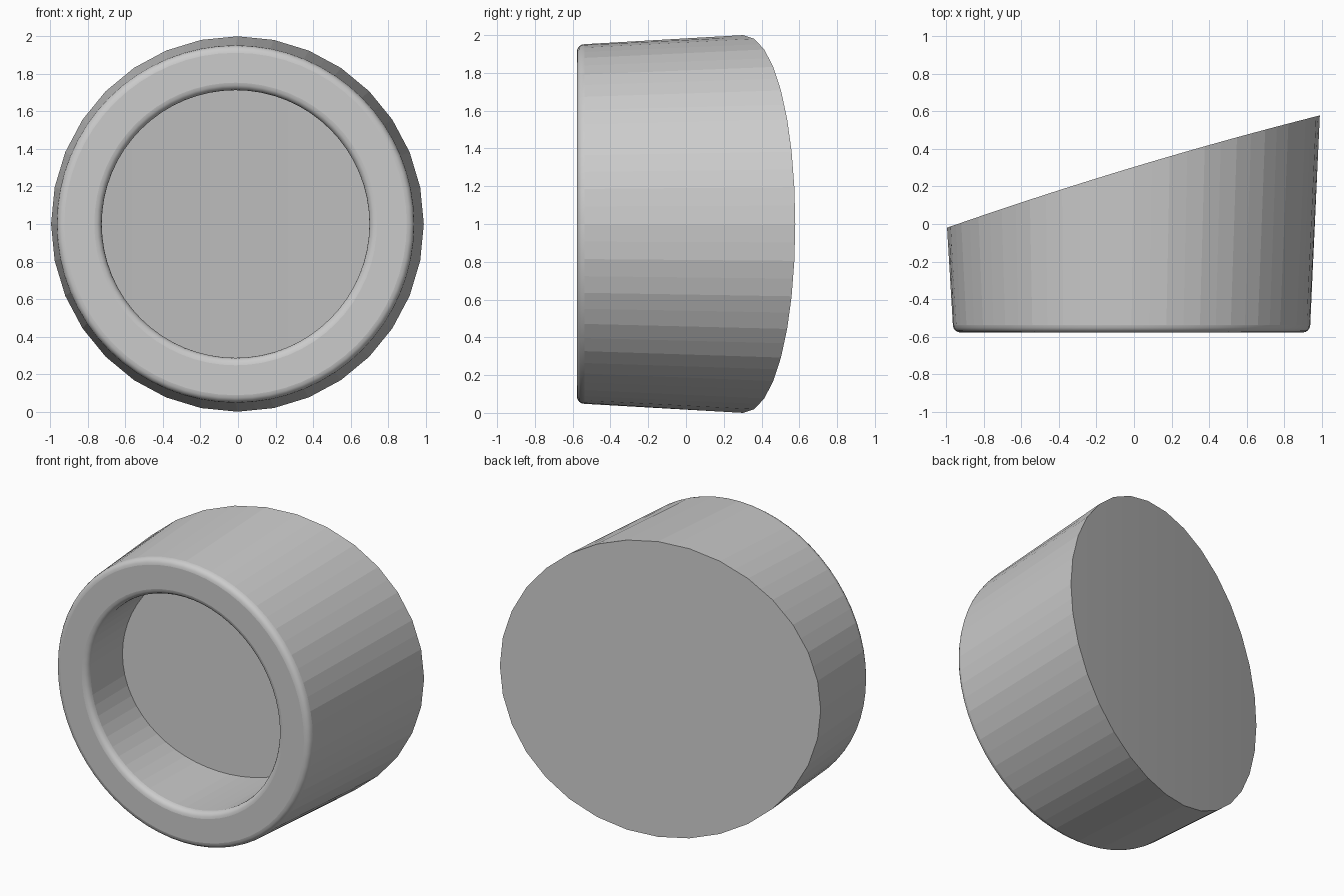
import bpy, bmesh
from math import sin, cos, pi

if "Cube" in bpy.data.objects:
    bpy.data.objects.remove(bpy.data.objects["Cube"])

N = 64
CX = -0.013          # front circles sit slightly off centre
FRONT = -0.578
FILLET = 0.04

def back_y(x):
    """Slanted, gently bowed back surface."""
    return 0.304 + 0.301 * x - 0.024 * x * x

bm = bmesh.new()

def ring(cx, r, y, rx=None, coarse=False):
    """Ring of verts around the y axis; y is a number or a function of x."""
    verts = []
    for i in range(N):
        a = 2 * pi * i / N
        k = cos(2 * pi / N) if coarse and i % 2 else 1.0
        x = cx + (rx or r) * k * cos(a)
        z = 1.0 + r * k * sin(a)
        verts.append(bm.verts.new((x, y(x) if callable(y) else y, z)))
    return verts

def loft(r1, r2, smooth):
    for i in range(N):
        j = (i + 1) % N
        bm.faces.new((r1[i], r1[j], r2[j], r2[i])).smooth = smooth

def cap(r):
    """Close a ring with upright strips that follow the bowed surface."""
    for i in range(N // 2):
        quad = (r[i], r[i + 1], r[N - i - 1], r[-i % N])
        bm.faces.new(tuple(dict.fromkeys(quad)))

STEPS = 4
arc = [pi / 2 * k / STEPS for k in range(STEPS + 1)]

# slanted back and drafted outer wall (32-sided at the back edge)
rings = [(ring(-0.003, 1.0, back_y, 0.993, True), False)]

# rounded outer front edge
for a in arc:
    rings.append((ring(CX, 0.912 + FILLET * cos(a),
                       FRONT + FILLET * (1 - sin(a))), a > 0))

# flat front band, then rounded lip of the recess
for a in reversed(arc):
    rings.append((ring(CX, 0.753 - FILLET * cos(a),
                       FRONT + FILLET * (1 - sin(a))), a < pi / 2))

# recess wall running down to a floor parallel to the back
rings.append((ring(-0.008, 0.725, lambda x: back_y(x) - 0.26), False))

for (a, _), (b, smooth) in zip(rings, rings[1:]):
    loft(a, b, smooth)
cap(rings[0][0])
cap(rings[-1][0])

bmesh.ops.recalc_face_normals(bm, faces=bm.faces)
mesh = bpy.data.meshes.new("slanted_cup")
bm.to_mesh(mesh)
bm.free()
cup = bpy.data.objects.new("slanted_cup", mesh)
bpy.context.collection.objects.link(cup)
